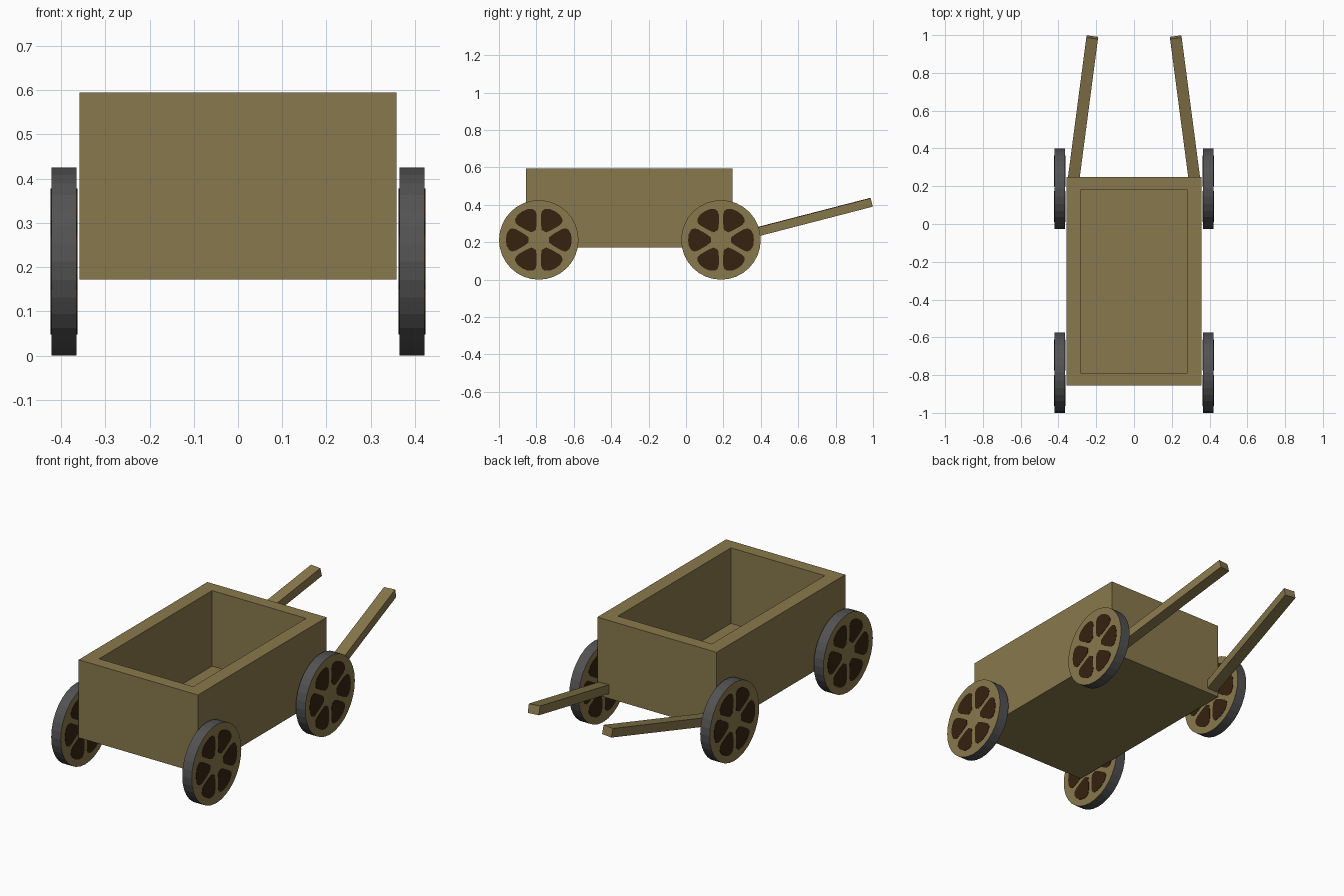
import bpy, bmesh, math
from mathutils import Vector, Matrix

if "Cube" in bpy.data.objects:
    bpy.data.objects.remove(bpy.data.objects["Cube"])


def material(name, rgb):
    m = bpy.data.materials.new(name)
    m.diffuse_color = (*rgb, 1)
    m.use_nodes = True
    m.node_tree.nodes["Principled BSDF"].inputs["Base Color"].default_value = m.diffuse_color
    return m


WOOD = material("wood", (0.25, 0.19, 0.072))
TYRE = material("dark grey tread", (0.085, 0.085, 0.085))
GAP = material("dark brown gap", (0.036, 0.016, 0.005))


def finish(bm, name, *mats):
    bmesh.ops.recalc_face_normals(bm, faces=bm.faces)
    me = bpy.data.meshes.new(name)
    bm.to_mesh(me)
    bm.free()
    for m in mats:
        me.materials.append(m)
    ob = bpy.data.objects.new(name, me)
    bpy.context.collection.objects.link(ob)
    return ob


# Open box body: top face inset, then pushed down to the floor
bm = bmesh.new()
bmesh.ops.create_cube(bm, size=1)
for v in bm.verts:
    v.co = (v.co.x * 0.716, v.co.y * 1.104 - 0.303, v.co.z * 0.423 + 0.3835)
bm.faces.ensure_lookup_table()
top = max(bm.faces, key=lambda f: f.calc_center_median().z)
bmesh.ops.inset_individual(bm, faces=[top], thickness=0.07)
for v in top.verts:
    v.co.x = math.copysign(0.282, v.co.x)
    v.co.y = 0.181 if v.co.y > -0.3 else -0.788
ext = bmesh.ops.extrude_face_region(bm, geom=[top])
bmesh.ops.delete(bm, geom=[top], context='FACES_ONLY')
bmesh.ops.translate(bm, vec=(0, 0, -0.41),
                    verts=[g for g in ext["geom"] if isinstance(g, bmesh.types.BMVert)])
finish(bm, "cart_box", WOOD)


# Wheels: grey tread, wooden faces, painted gaps between six spokes
R, X0, X1 = 0.2125, 0.365, 0.422


def gap_outline(angle):
    # rounded wedge: (radius, half angle in degrees)
    half = [(0.056, 14), (0.085, 22), (0.135, 25), (0.155, 23.5), (0.168, 19), (0.175, 10)]
    pts = [(r, -a) for r, a in half] + [(0.176, 0)] + [(r, a) for r, a in reversed(half)]
    return [(r * math.cos(angle + math.radians(a)), r * math.sin(angle + math.radians(a)))
            for r, a in pts]


def wheel(name, side, y):
    bm = bmesh.new()
    bmesh.ops.create_cone(bm, cap_ends=True, segments=32, radius1=R, radius2=R, depth=X1 - X0,
                          matrix=Matrix.Rotation(math.pi / 2, 4, 'Y'))
    for f in bm.faces:
        f.material_index = 0 if abs(f.normal.x) > 0.9 else 1
    bmesh.ops.translate(bm, vec=(side * (X0 + X1) / 2, y, R), verts=bm.verts)
    finish(bm, name, WOOD, TYRE)

    bm = bmesh.new()
    for xa, xb in ((X1 - 0.001, X1 + 0.0015), (X0 - 0.0015, X0 + 0.001)):
        for i in range(6):
            ring = gap_outline(math.radians(60 * i))
            f = bm.faces.new([bm.verts.new((side * xa, y + p, R + q)) for p, q in ring])
            ext = bmesh.ops.extrude_face_region(bm, geom=[f])
            bmesh.ops.translate(bm, vec=(side * (xb - xa), 0, 0),
                                verts=[g for g in ext["geom"] if isinstance(g, bmesh.types.BMVert)])
    finish(bm, name + "_gaps", GAP)


for side, s in ((1, "right"), (-1, "left")):
    wheel("wheel_rear_" + s, side, 0.187)
    wheel("wheel_front_" + s, side, -0.787)

    # Pull handle, rising and converging away from the box
    a, b = Vector((side * 0.322, 0.22, 0.214)), Vector((side * 0.221, 0.989, 0.413))
    d = (b - a).normalized()
    u = d.cross(Vector((0, 0, 1))).normalized()
    w = u.cross(d)
    bm = bmesh.new()
    bmesh.ops.create_cube(bm, size=1)
    for v in bm.verts:
        x, y, z = v.co
        v.co = (a + b) / 2 + u * x * 0.062 + d * y * (b - a).length + w * z * 0.047
    finish(bm, "handle_" + s, WOOD)
